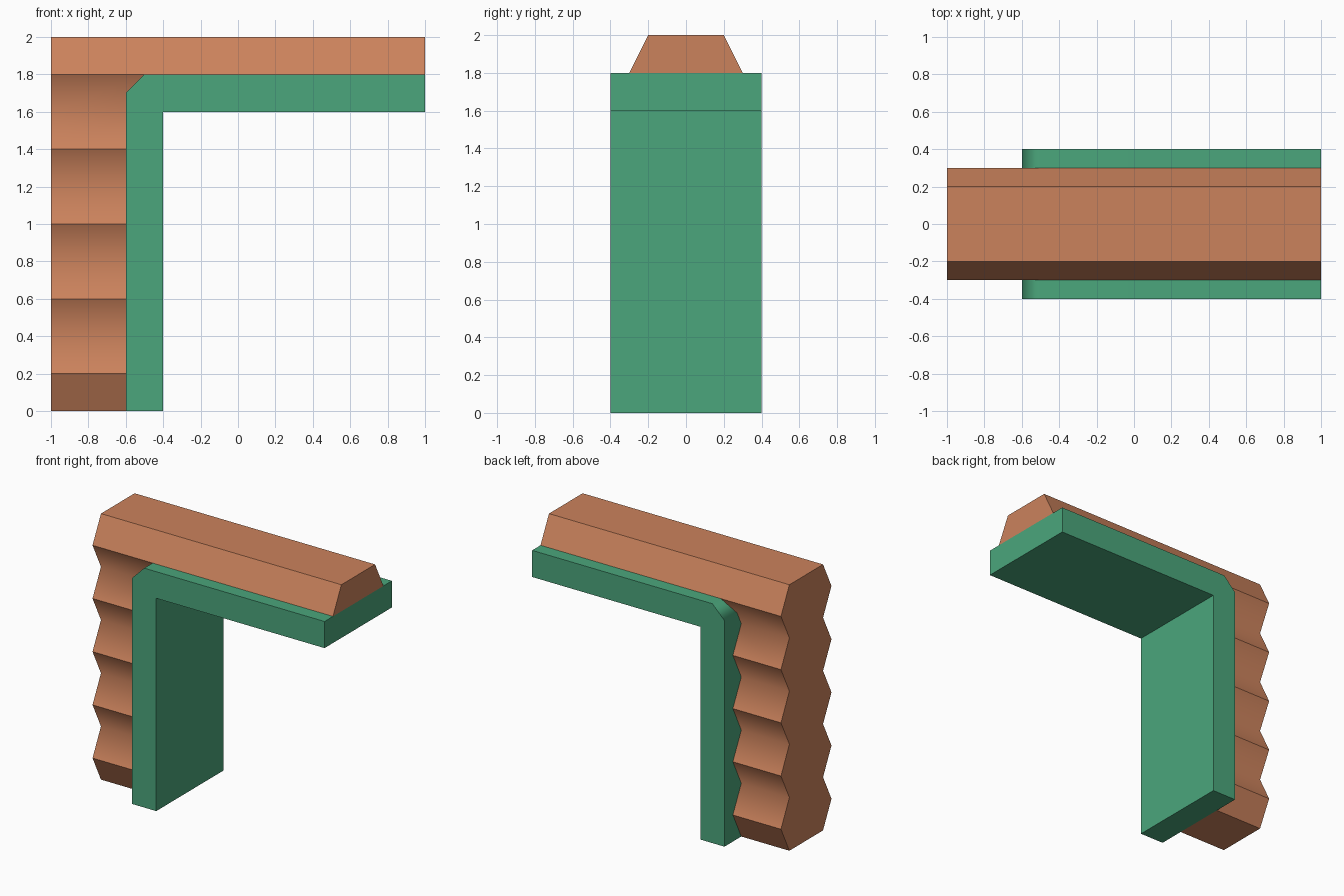
import bpy, bmesh

if "Cube" in bpy.data.objects:
    bpy.data.objects.remove(bpy.data.objects["Cube"])


def material(name, rgb):
    m = bpy.data.materials.new(name)
    m.diffuse_color = (*rgb, 1)
    m.use_nodes = True
    m.node_tree.nodes["Principled BSDF"].inputs["Base Color"].default_value = m.diffuse_color
    return m


def finish(bm, name, mat, is_soft):
    """Smooth faces, every edge sharp except those accepted by is_soft."""
    bmesh.ops.recalc_face_normals(bm, faces=bm.faces)
    for f in bm.faces:
        f.smooth = True
    for e in bm.edges:
        e.smooth = is_soft(e)
    me = bpy.data.meshes.new(name)
    bm.to_mesh(me)
    bm.free()
    me.materials.append(mat)
    ob = bpy.data.objects.new(name, me)
    bpy.context.collection.objects.link(ob)
    return ob


def along(e, axis):
    d = e.verts[0].co - e.verts[1].co
    return abs(d[axis]) > 0.99 * d.length


clay = material("clay brown", (0.60, 0.225, 0.108))
green = material("leaf green", (0.07, 0.38, 0.20))

# Green angle plate: L profile with a chamfered outer corner
bm = bmesh.new()
profile = [(-0.6, 0), (-0.4, 0), (-0.4, 1.6), (1, 1.6), (1, 1.8), (-0.5, 1.8), (-0.6, 1.7)]
front = bm.faces.new([bm.verts.new((x, -0.4, z)) for x, z in profile])
ext = bmesh.ops.extrude_face_region(bm, geom=[front], use_keep_orig=True)
for v in ext["geom"]:
    if isinstance(v, bmesh.types.BMVert):
        v.co.y = 0.4
plate = finish(bm, "angle_plate", green,
               lambda e: along(e, 1) and e.verts[0].co.z > 1.65 and e.verts[0].co.x < 0)
wn = plate.modifiers.new("weighted_normals", "WEIGHTED_NORMAL")
wn.keep_sharp = True

# Brown trim: zigzag post running up into a tapered top bar
bm = bmesh.new()
left, right = [], []
for i in range(11):
    z, w = i * 0.2, 0.3 if i % 2 else 0.2
    xr = 1 if i == 10 else (-0.5 if i >= 8 else -0.6)
    left.append([bm.verts.new((-1, s * w, z)) for s in (-1, 1)])
    right.append([bm.verts.new((xr, s * w, z)) for s in (-1, 1)])
bar_end = [bm.verts.new((1, s * 0.3, 1.8)) for s in (-1, 1)]
for i in range(10):
    for s in (0, 1):
        loop = [left[i][s], right[i][s], right[i + 1][s], left[i + 1][s]]
        if i == 9:
            loop.insert(2, bar_end[s])
        bm.faces.new(loop)
    if i < 9:
        bm.faces.new([*right[i], *reversed(right[i + 1])])
bm.faces.new([*right[9], *reversed(bar_end)])
bm.faces.new([*bar_end, *reversed(right[10])])
bm.faces.new([*left[0], *reversed(right[0])])
bm.faces.new([*left[10], *reversed(right[10])])
bm.faces.new([p[0] for p in left] + [p[1] for p in reversed(left)])
finish(bm, "zigzag_trim", clay,
       lambda e: along(e, 0) and abs(abs(e.verts[0].co.y) - 0.2) < 0.01
       and 0.1 < e.verts[0].co.z < 1.7)
